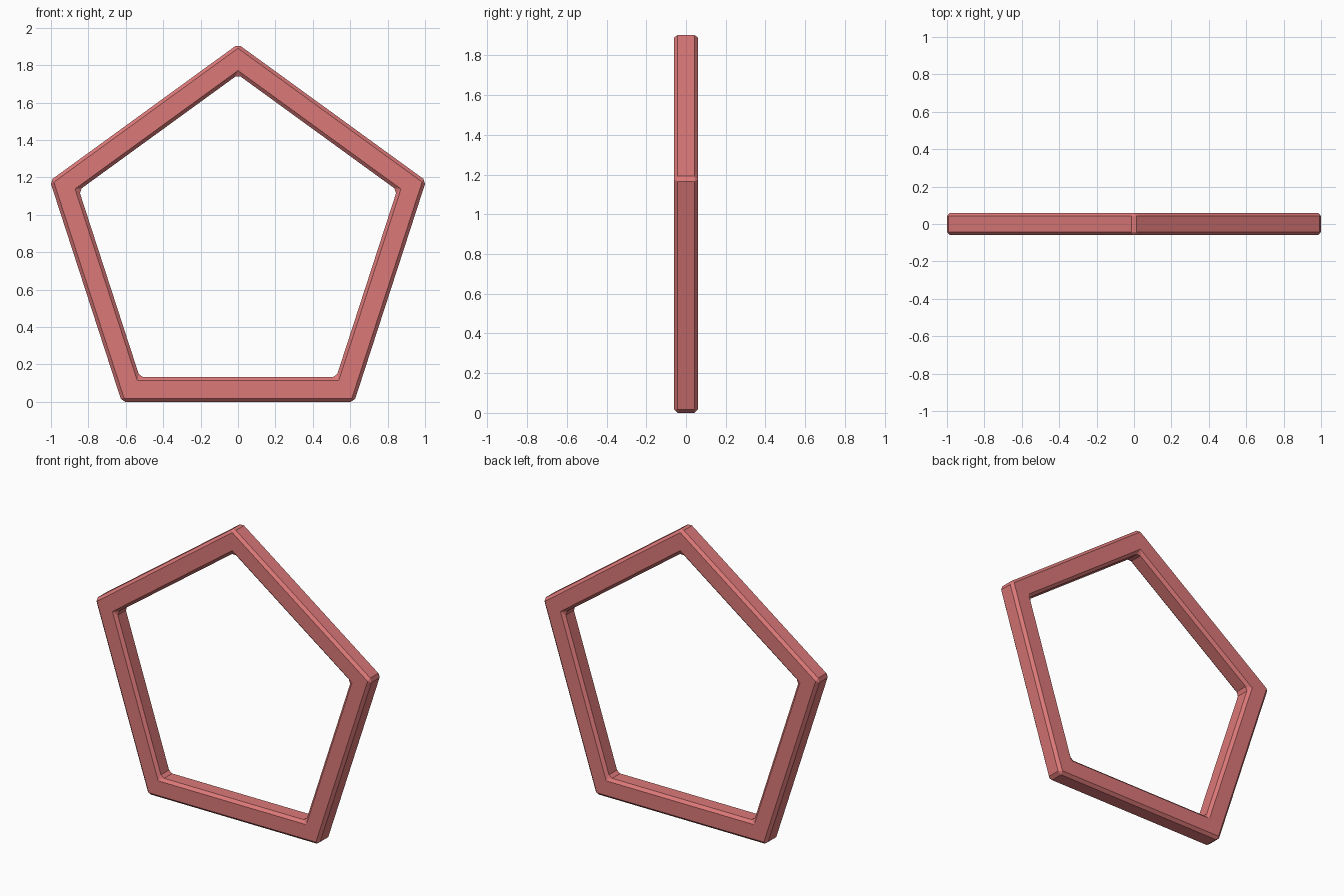
import bpy, bmesh
from math import sin, cos, pi

if "Cube" in bpy.data.objects:
    bpy.data.objects.remove(bpy.data.objects["Cube"])

R_OUT, R_IN, HALF, BEVEL = 1.0573, 0.894, 0.06, 0.018
CENTRE_Z = R_OUT * cos(pi / 5)

# Pentagonal frame: four loops of five corners joined by quads
bm = bmesh.new()


def ring(r, y):
    return [bm.verts.new((r * sin(2 * pi * i / 5), y, CENTRE_Z + r * cos(2 * pi * i / 5)))
            for i in range(5)]


loops = [ring(R_OUT, -HALF), ring(R_OUT, HALF), ring(R_IN, HALF), ring(R_IN, -HALF)]
for k in range(4):
    a, b = loops[k], loops[(k + 1) % 4]
    for i in range(5):
        j = (i + 1) % 5
        bm.faces.new((a[i], a[j], b[j], b[i]))
bmesh.ops.recalc_face_normals(bm, faces=bm.faces)

mesh = bpy.data.meshes.new("pentagon_frame")
bm.to_mesh(mesh)
bm.free()
frame = bpy.data.objects.new("pentagon_frame", mesh)
bpy.context.collection.objects.link(frame)

# Single flat chamfer on all sharp edges
bev = frame.modifiers.new("chamfer", 'BEVEL')
bev.width = BEVEL
bev.segments = 1
bev.limit_method = 'ANGLE'
bev.angle_limit = pi / 6

# Red finish
mat = bpy.data.materials.new("soft_red")
mat.diffuse_color = (0.72, 0.19, 0.19, 1)
mat.use_nodes = True
mat.node_tree.nodes["Principled BSDF"].inputs["Base Color"].default_value = mat.diffuse_color
mesh.materials.append(mat)
